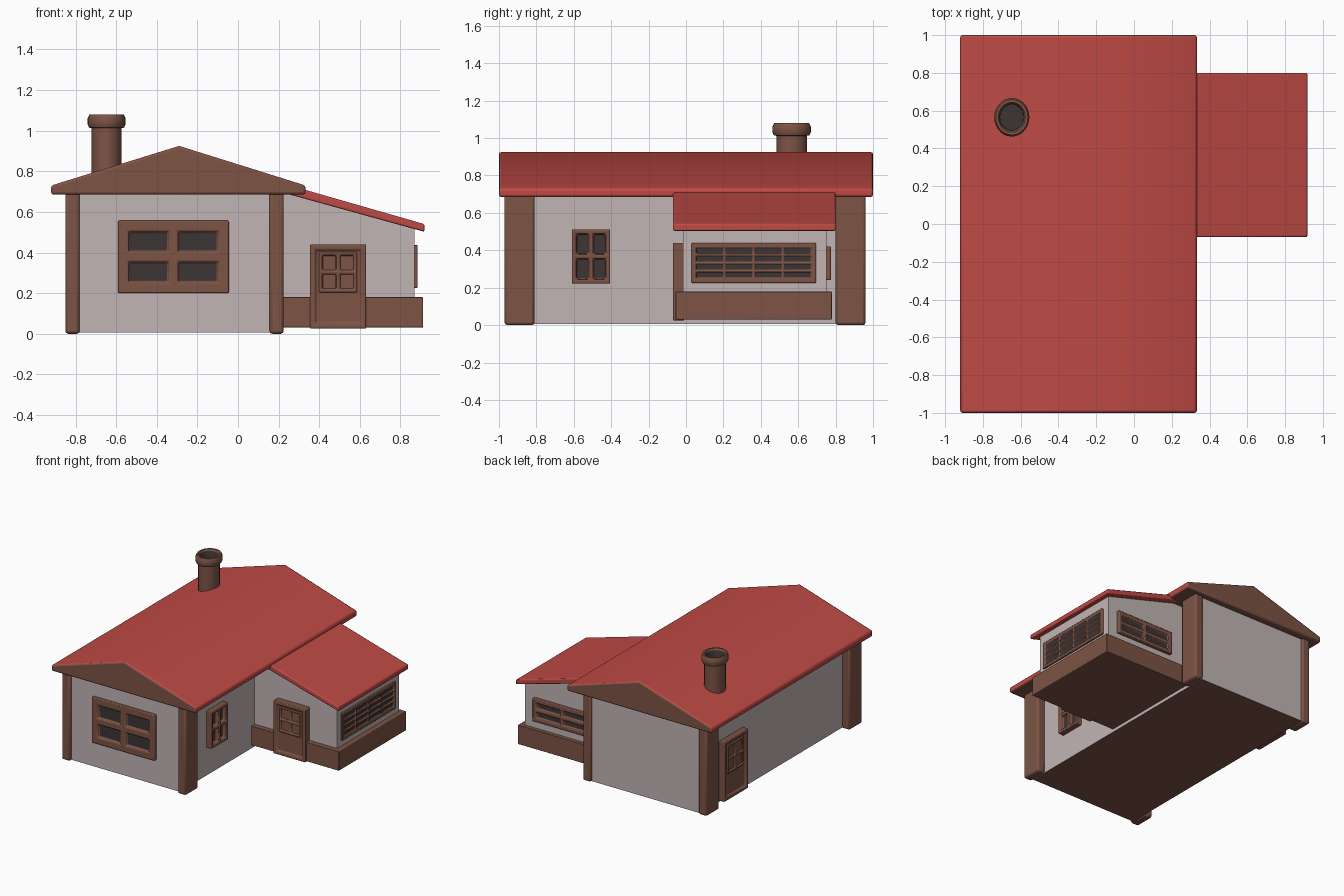
import bpy, bmesh, math
from mathutils import Vector

if "Cube" in bpy.data.objects:
    bpy.data.objects.remove(bpy.data.objects["Cube"])


def mat(name, col):
    m = bpy.data.materials.new(name)
    m.diffuse_color = (*col, 1)
    m.use_nodes = True
    m.node_tree.nodes["Principled BSDF"].inputs["Base Color"].default_value = m.diffuse_color
    return m


RED = mat("red_roof", (0.52, 0.068, 0.06))
BROWN = mat("brown_wood", (0.205, 0.088, 0.06))
WHITE = mat("plaster", (0.54, 0.46, 0.46))
DARK = mat("dark_pane", (0.045, 0.036, 0.035))


def finish(name, bm, mats, bevel=0.0, smooth=40, segs=2):
    me = bpy.data.meshes.new(name)
    bm.to_mesh(me)
    bm.free()
    ob = bpy.data.objects.new(name, me)
    bpy.context.collection.objects.link(ob)
    for m in mats:
        me.materials.append(m)
    if bevel:
        b = ob.modifiers.new("bevel", 'BEVEL')
        b.width, b.segments, b.limit_method = bevel, segs, 'ANGLE'
        b.angle_limit = math.radians(50)
    bpy.ops.object.select_all(action='DESELECT')
    ob.select_set(True)
    bpy.context.view_layer.objects.active = ob
    bpy.ops.object.shade_smooth_by_angle(angle=math.radians(smooth))
    return ob


def prism(name, profile, y0, y1, mats, rule=None, bevel=0.0, smooth=40, segs=2):
    """Extrude an xz profile along y; rule maps a face normal to a material slot."""
    bm = bmesh.new()
    f = bm.faces.new([bm.verts.new((x, y0, z)) for x, z in profile])
    ext = bmesh.ops.extrude_face_region(bm, geom=[f])
    for v in ext['geom']:
        if isinstance(v, bmesh.types.BMVert):
            v.co.y = y1
    bmesh.ops.recalc_face_normals(bm, faces=bm.faces)
    bm.normal_update()
    if rule:
        for f in bm.faces:
            f.material_index = rule(f.normal)
    return finish(name, bm, mats, bevel, smooth, segs)


def box(name, x0, x1, y0, y1, z0, z1, mats, rule=None, bevel=0.0):
    return prism(name, [(x0, z0), (x1, z0), (x1, z1), (x0, z1)], y0, y1, mats, rule, bevel, 30)


def edges(size, n, border, bar):
    """Grid line positions: border, pane, bar, pane ... border."""
    pane = (size - 2 * border - (n - 1) * bar) / n
    out = [0, border]
    for i in range(n):
        out.append(out[-1] + pane)
        out.append(out[-1] + (bar if i < n - 1 else border))
    return out


def window(name, origin, normal, w, h, depth, cols, rows, border, bar,
           recess=0.02, slope=0.01, pane=DARK):
    """Framed panel standing on a wall; origin is the lower middle on the wall plane."""
    n, up = Vector(normal), Vector((0, 0, 1))
    side = up.cross(n)
    o = Vector(origin) - side * w / 2
    us, vs = edges(w, cols, border, bar), edges(h, rows, border, bar)
    bm = bmesh.new()
    g = [[bm.verts.new(o + side * u + up * v + n * depth) for u in us] for v in vs]
    panes = []
    for j in range(len(vs) - 1):
        for i in range(len(us) - 1):
            f = bm.faces.new((g[j][i], g[j][i + 1], g[j + 1][i + 1], g[j + 1][i]))
            if i % 2 and j % 2:
                panes.append(f)
    rim = [e for e in bm.edges if e.is_boundary]
    bm.normal_update()
    bmesh.ops.inset_individual(bm, faces=panes, thickness=slope, depth=-recess)
    for f in panes:
        f.material_index = 1
    ext = bmesh.ops.extrude_edge_only(bm, edges=rim)
    for v in ext['geom']:
        if isinstance(v, bmesh.types.BMVert):
            v.co -= n * (depth + 0.005)
    bmesh.ops.recalc_face_normals(bm, faces=bm.faces)
    return finish(name, bm, [BROWN, pane], min(0.006, depth * 0.3))


def door(name, origin, normal, w, h, depth):
    """Door frame with a recessed leaf and a small paned light in its upper half."""
    window(name, origin, normal, w, h, depth, 1, 1, 0.025, 0, 0.014, 0.008, BROWN)
    o = Vector(origin) + Vector((0, 0, h * 0.43))
    window(name + "_light", o, normal, w * 0.68, h * 0.48, depth - 0.004, 2, 2, 0.014, 0.014, 0.012, 0.006)


def down(n):
    return 1 if n.z < -0.5 else 0


# main house body with timber floor underside
box("main_walls", -0.785, 0.155, -0.945, 0.945, 0.005, 0.70, [WHITE, BROWN], down)

# corner posts
for sx, (x0, x1) in (("left", (-0.85, -0.78)), ("right", (0.155, 0.225))):
    for sy, (y0, y1) in (("front", (-0.97, -0.81)), ("back", (0.80, 0.96))):
        box(f"{sy}_{sx}_post", x0, x1, y0, y1, 0, 0.70, [BROWN], bevel=0.014)

# main roof: red slopes and eaves, timber gables and underside
prism("main_roof", [(-0.92, 0.685), (0.333, 0.685), (0.333, 0.73), (-0.29, 0.925), (-0.92, 0.73)],
      -1, 1, [RED, BROWN], lambda n: 1 if abs(n.y) > 0.5 or n.z < -0.5 else 0, 0.012)

# side annex: walls, plinth and lean-to roof
prism("annex_walls", [(0.15, 0.04), (0.87, 0.04), (0.87, 0.53), (0.15, 0.73)],
      -0.015, 0.75, [WHITE, BROWN], down)
box("annex_plinth", 0.15, 0.912, -0.055, 0.78, 0.03, 0.18, [BROWN], bevel=0.004)
prism("annex_roof", [(0.18, 0.706), (0.918, 0.502), (0.918, 0.54), (0.18, 0.752)],
      -0.07, 0.80, [RED], bevel=0.008)

# windows
window("front_window", (-0.318, -0.945, 0.20), (0, -1, 0), 0.545, 0.357, 0.025, 2, 2, 0.05, 0.042, 0.02, 0.012)
window("side_window", (0.155, -0.508, 0.222), (1, 0, 0), 0.205, 0.29, 0.045, 2, 2, 0.022, 0.02, 0.03, 0.008)
window("annex_side_window", (0.87, 0.362, 0.226), (1, 0, 0), 0.665, 0.212, 0.014, 4, 4, 0.024, 0.009, 0.01, 0.004)
window("annex_back_window", (0.54, 0.75, 0.24), (0, 1, 0), 0.50, 0.18, 0.025, 2, 2, 0.03, 0.022, 0.018, 0.008)

# doors
door("annex_door", (0.493, -0.015, 0.025), (0, -1, 0), 0.277, 0.415, 0.055)
door("left_door", (-0.785, 0.565, 0.015), (-1, 0, 0), 0.30, 0.465, 0.048)

# chimney: turned profile, slightly oval, with a dark flue
bm = bmesh.new()
prof = [(0.074, 0.72), (0.074, 1.012), (0.086, 1.015), (0.093, 1.03), (0.093, 1.062),
        (0.085, 1.08), (0.072, 1.08), (0.064, 1.068), (0.062, 0.96), (0.0, 0.96)]
vs = [bm.verts.new((r, 0, z)) for r, z in prof]
es = [bm.edges.new(p) for p in zip(vs, vs[1:])]
bmesh.ops.spin(bm, geom=vs + es, cent=(0, 0, 0), axis=(0, 0, 1), angle=math.tau, steps=28)
bmesh.ops.remove_doubles(bm, verts=bm.verts, dist=1e-4)
bmesh.ops.recalc_face_normals(bm, faces=bm.faces)
for f in bm.faces:
    c = f.calc_center_median()
    f.material_index = 1 if math.hypot(c.x, c.y) < 0.0645 and c.z < 1.05 else 0
    if f.normal.z < 0 and c.z < 0.97 and c.z > 0.95:
        f.normal_flip()
for v in bm.verts:
    v.co = (v.co.x - 0.647, v.co.y * 1.1 + 0.565, v.co.z)
finish("chimney", bm, [BROWN, DARK])
